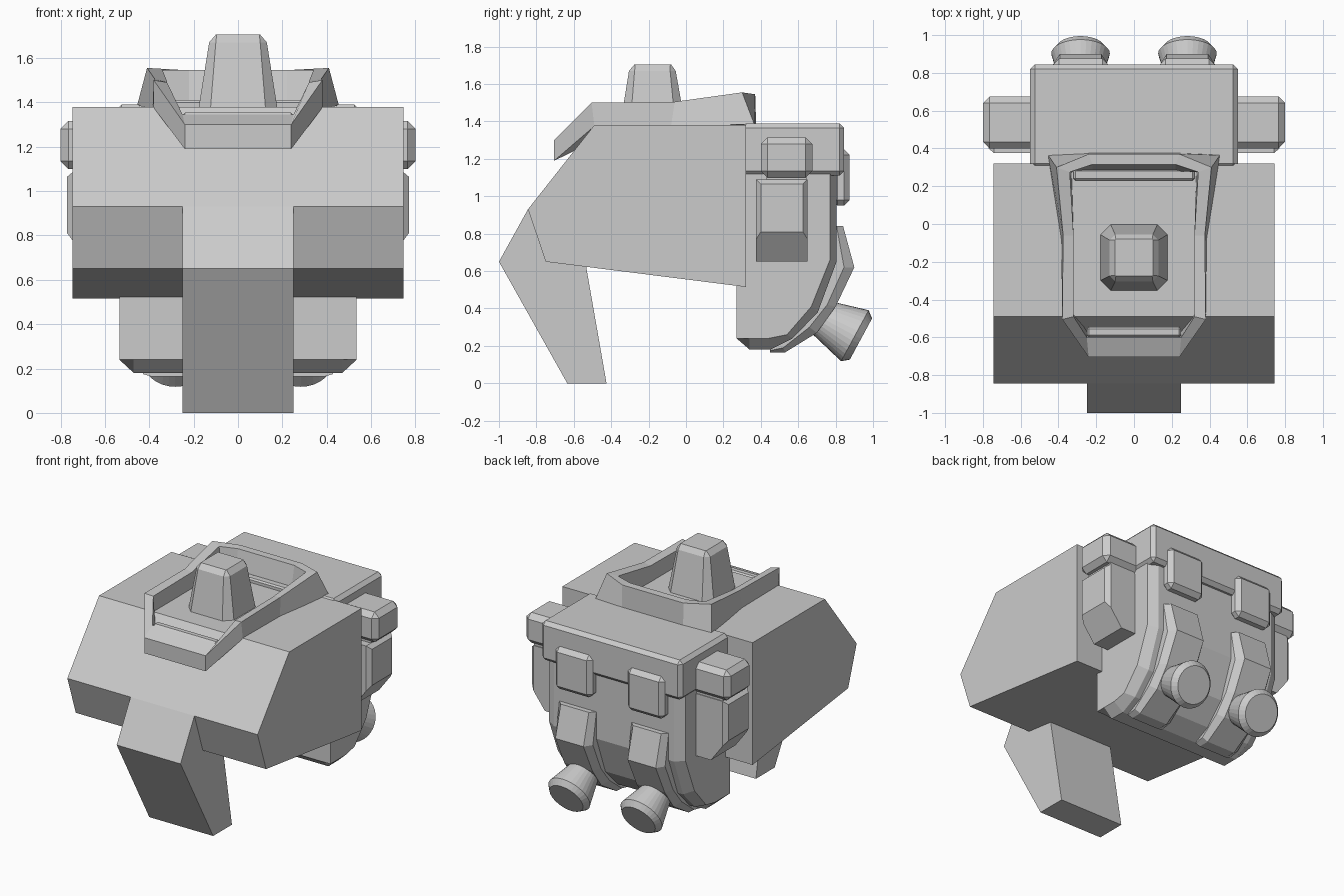
import bpy, bmesh
from mathutils import Vector

if "Cube" in bpy.data.objects:
    bpy.data.objects.remove(bpy.data.objects["Cube"])

grey = bpy.data.materials.new("light_grey")
grey.diffuse_color = (0.6, 0.6, 0.6, 1)
grey.use_nodes = True
grey.node_tree.nodes["Principled BSDF"].inputs["Base Color"].default_value = grey.diffuse_color


def finish(name, bm):
    bmesh.ops.recalc_face_normals(bm, faces=bm.faces[:])
    me = bpy.data.meshes.new(name)
    bm.to_mesh(me)
    bm.free()
    me.materials.append(grey)
    ob = bpy.data.objects.new(name, me)
    bpy.context.collection.objects.link(ob)
    return ob


def loft(name, rings, closed=False):
    """Skin a list of equal-sized point rings, capped or closed into a loop."""
    bm = bmesh.new()
    vs = [[bm.verts.new(p) for p in r] for r in rings]
    n = len(vs[0])
    pairs = list(zip(vs, vs[1:])) + ([(vs[-1], vs[0])] if closed else [])
    for a, b in pairs:
        for i in range(n):
            j = (i + 1) % n
            bm.faces.new((a[i], a[j], b[j], b[i]))
    if not closed:
        bm.faces.new(vs[0])
        bm.faces.new(vs[-1])
    return finish(name, bm)


def side_loft(name, sections):
    """Loft (x, [(y, z), ...]) side profiles across x."""
    return loft(name, [[(x, y, z) for y, z in prof] for x, prof in sections])


def box(name, lo, hi, bevel):
    lo, hi = Vector(lo), Vector(hi)
    bm = bmesh.new()
    bmesh.ops.create_cube(bm, size=1)
    for v in bm.verts:
        v.co = (lo + hi) / 2 + v.co * (hi - lo)
    bmesh.ops.bevel(bm, geom=bm.edges[:], offset=bevel, segments=1, affect='EDGES')
    return finish(name, bm)


def rect(y0, y1, z0, z1):
    return [(y0, z0), (y1, z0), (y1, z1), (y0, z1)]


# main hull and the front prow leg
hull = [(-0.49, 1.38), (0.32, 1.38), (0.32, 0.515), (-0.75, 0.65), (-0.845, 0.93)]
side_loft("hull", [(-0.745, hull), (0.745, hull)])
prow = [(-0.845, 0.93), (-1.0, 0.65), (-0.635, 0), (-0.425, 0), (-0.535, 0.63), (-0.535, 0.93)]
side_loft("prow_leg", [(-0.25, prow), (0.25, prow)])

# rear engine block with chamfered rear and lower edges
edge = [(0.27, 1.2), (0.27, 0.24), (0.34, 0.24), (0.44, 0.24), (0.54, 0.26),
        (0.67, 0.41), (0.77, 0.66), (0.77, 1.2)]
core = [(0.27, 1.2), (0.27, 0.24), (0.34, 0.18), (0.45, 0.18), (0.57, 0.24),
        (0.705, 0.38), (0.805, 0.65), (0.805, 1.2)]
side_loft("engine_block", [(-0.535, edge), (-0.47, core), (0.47, core), (0.535, edge)])
box("engine_cap", (-0.55, 0.295, 1.11), (0.55, 0.845, 1.39), 0.025)

# paired rear details
ridge_low = [(0.6, 0.84), (0.805, 0.84), (0.845, 0.62), (0.755, 0.42), (0.66, 0.30),
             (0.52, 0.19), (0.45, 0.175), (0.45, 0.3)]
ridge_top = [(0.6, 0.84), (0.84, 0.84), (0.90, 0.62), (0.80, 0.41), (0.70, 0.27),
             (0.53, 0.165), (0.45, 0.165), (0.45, 0.3)]
for s, side in ((-1, "left"), (1, "right")):
    cx = 0.283 * s
    side_loft(side + "_rear_ridge", [(cx - 0.145, ridge_low), (cx - 0.11, ridge_top),
                                     (cx + 0.11, ridge_top), (cx + 0.145, ridge_low)])
    box(side + "_rear_pad", (cx - 0.145, 0.78, 0.95), (cx + 0.145, 0.875, 1.25), 0.03)

    # flared exhaust nozzle tilted down and back
    axis = Vector((0, 0.88, -0.475)).normalized()
    spin = axis.to_track_quat('Z', 'Y')
    rings = []
    for d, r in ((-0.08, 0.09), (0, 0.105), (0.185, 0.155), (0.222, 0.125)):
        bm = bmesh.new()
        c = bmesh.ops.create_circle(bm, segments=32, radius=r)["verts"]
        rings.append([Vector((cx, 0.74, 0.342)) + axis * d + spin @ v.co for v in c])
        bm.free()
    loft(side + "_exhaust_nozzle", rings)

    # side pods
    x0, x1 = sorted((0.5 * s, 0.8 * s))
    box(side + "_upper_pod", (x0, 0.40, 1.10), (x1, 0.675, 1.315), 0.035)
    side_loft(side + "_pod_neck", [(0.5 * s, rect(0.43, 0.645, 1.05, 1.13)),
                                   (0.74 * s, rect(0.43, 0.645, 1.05, 1.13))])
    side_loft(side + "_lower_pod", [(0.5 * s, rect(0.375, 0.65, 0.65, 1.09)),
                                    (0.65 * s, rect(0.375, 0.65, 0.65, 1.09)),
                                    (0.74 * s, rect(0.375, 0.65, 0.77, 1.09)),
                                    (0.77 * s, rect(0.40, 0.625, 0.81, 1.065))])

# open cockpit rim: outer bottom, outer top, inner top, inner bottom per station
half = [
    [(0.24, -0.705, 1.19), (0.24, -0.705, 1.30), (0.25, -0.60, 1.345), (0.25, -0.56, 1.26)],
    [(0.38, -0.49, 1.375), (0.38, -0.505, 1.50), (0.32, -0.49, 1.49), (0.32, -0.48, 1.37)],
    [(0.385, -0.08, 1.375), (0.375, -0.06, 1.505), (0.32, -0.06, 1.495), (0.32, -0.06, 1.37)],
    [(0.455, 0.365, 1.385), (0.41, 0.30, 1.555), (0.34, 0.275, 1.545), (0.33, 0.275, 1.37)],
    [(0.24, 0.375, 1.385), (0.24, 0.37, 1.545), (0.22, 0.315, 1.545), (0.22, 0.28, 1.37)],
]
mirrored = [[(-x, y, z) for x, y, z in st] for st in reversed(half)]
loft("cockpit_rim", half + mirrored, closed=True)
box("cockpit_front_sill", (-0.25, -0.60, 1.22), (0.25, -0.545, 1.355), 0.012)
box("cockpit_rear_step", (-0.32, 0.23, 1.36), (0.32, 0.29, 1.41), 0.01)


# tapered turret with chamfered corners
def chamfer_rect(x, y0, y1, c, z):
    return [(-x + c, y0, z), (x - c, y0, z), (x, y0 + c, z), (x, y1 - c, z),
            (x - c, y1, z), (-x + c, y1, z), (-x, y1 - c, z), (-x, y0 + c, z)]


loft("turret", [chamfer_rect(0.18, -0.355, 0.0, 0.055, 1.36),
                chamfer_rect(0.13, -0.305, -0.055, 0.03, 1.67),
                chamfer_rect(0.10, -0.275, -0.08, 0.004, 1.705)])
